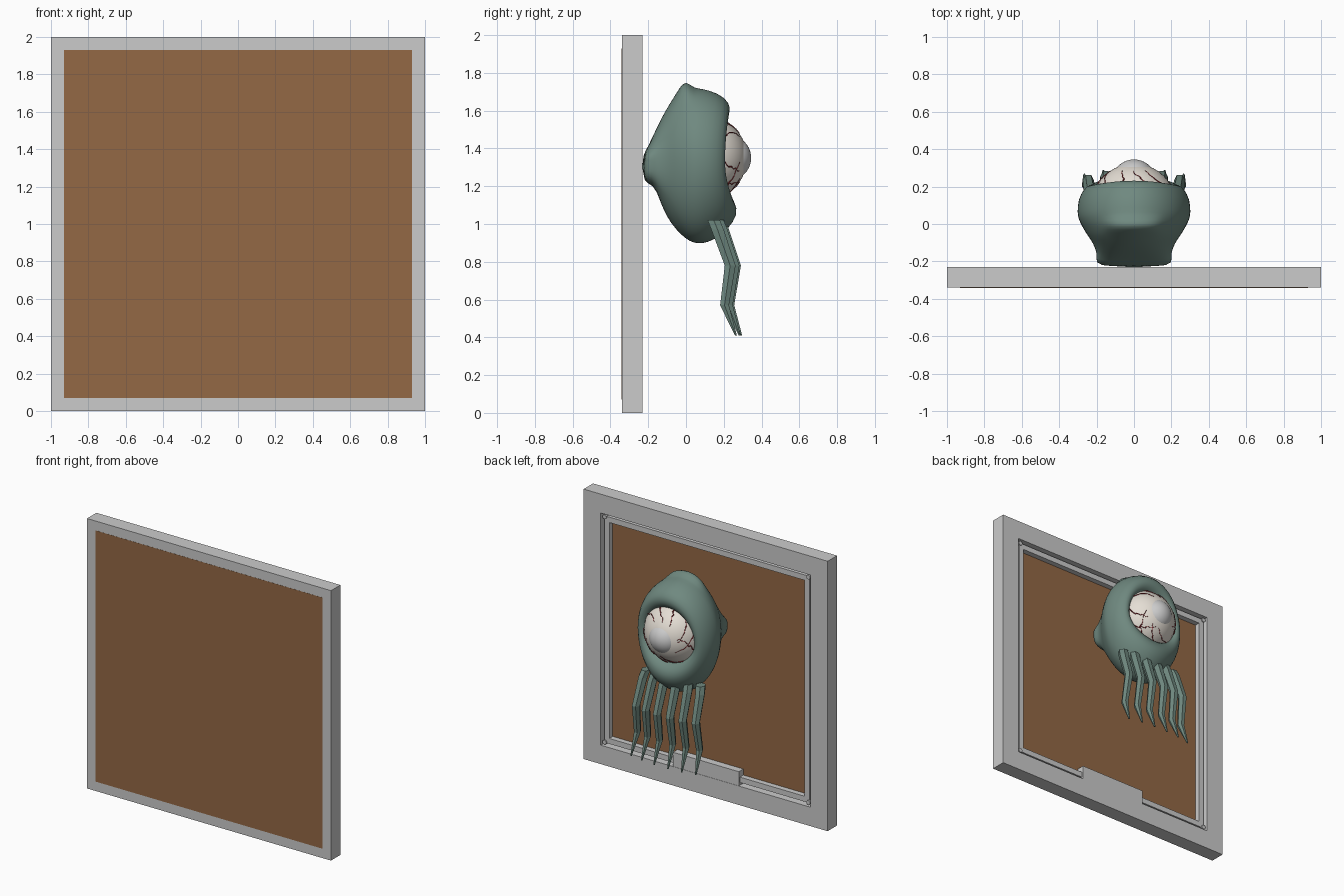
import bpy, bmesh, random
from math import sin, cos, pi, radians, sqrt
from mathutils import Vector, Matrix

if "Cube" in bpy.data.objects:
    bpy.data.objects.remove(bpy.data.objects["Cube"])

random.seed(4)


def material(name, rgb):
    m = bpy.data.materials.new(name)
    m.diffuse_color = (*rgb, 1)
    m.use_nodes = True
    m.node_tree.nodes["Principled BSDF"].inputs["Base Color"].default_value = m.diffuse_color
    return m


SKIN = material("skin", (0.16, 0.25, 0.215))
WOOD = material("brown_board", (0.295, 0.14, 0.06))
WHITE = material("eye_white", (0.78, 0.73, 0.66))
CLEAR = material("cornea", (0.78, 0.78, 0.80))
RED = material("vein_red", (0.25, 0.02, 0.025))


def add_object(name, bm, mat=None, smooth=False):
    bmesh.ops.recalc_face_normals(bm, faces=bm.faces)
    for f in bm.faces:
        f.smooth = smooth
    me = bpy.data.meshes.new(name)
    bm.to_mesh(me)
    bm.free()
    ob = bpy.data.objects.new(name, me)
    bpy.context.collection.objects.link(ob)
    if mat:
        me.materials.append(mat)
    return ob


def box(name, x0, x1, y0, y1, z0, z1, mat=None):
    bm = bmesh.new()
    bmesh.ops.create_cube(bm, size=1)
    for v in bm.verts:
        v.co = ((x0 + x1) / 2 + v.co.x * (x1 - x0),
                (y0 + y1) / 2 + v.co.y * (y1 - y0),
                (z0 + z1) / 2 + v.co.z * (z1 - z0))
    return add_object(name, bm, mat)


def square_ring(name, outer, inner, y0, y1):
    """Square frame around (0, z=1), given half sizes and depth range."""
    bm = bmesh.new()
    loops = []
    for h, y in ((outer, y0), (outer, y1), (inner, y1), (inner, y0)):
        loops.append([bm.verts.new((sx * h, y, 1 + sz * h))
                      for sx, sz in ((-1, -1), (1, -1), (1, 1), (-1, 1))])
    for a, b in zip(loops, loops[1:] + loops[:1]):
        for i in range(4):
            j = (i + 1) % 4
            bm.faces.new((a[i], a[j], b[j], b[i]))
    return add_object(name, bm)


def loft(bm, rings):
    """Skin closed rings of points and cap both ends."""
    vs = [[bm.verts.new(p) for p in r] for r in rings]
    n = len(vs[0])
    for a, b in zip(vs, vs[1:]):
        for i in range(n):
            j = (i + 1) % n
            bm.faces.new((a[i], a[j], b[j], b[i]))
    bm.faces.new(vs[0])
    bm.faces.new(vs[-1])


# Wall frame, inner moulding, board, ledge and corner pins
square_ring("outer_frame", 1.0, 0.86, -0.34, -0.23)
square_ring("inner_moulding", 0.84, 0.80, -0.30, -0.245)
box("back_board", -0.93, 0.93, -0.341, -0.285, 0.07, 1.93, WOOD)
box("bottom_ledge", -0.27, 0.27, -0.29, -0.232, 0.14, 0.245)
for sx in (-1, 1):
    for sz in (-1, 1):
        bm = bmesh.new()
        bmesh.ops.create_cone(bm, cap_ends=True, segments=12, radius1=0.016, radius2=0.016, depth=0.05,
                              matrix=Matrix.Translation((sx * 0.835, -0.262, 1 + sz * 0.835)) @ Matrix.Rotation(pi / 2, 4, 'X'))
        add_object("corner_pin", bm)

# Body: rings from the eye socket over the lip to the stalk on the board
# (y top, z top, y bottom, z bottom, y side, half width, squareness)
RINGS = [
    (0.08, 1.45, 0.08, 1.23, 0.08, 0.10, 1),
    (0.16, 1.53, 0.17, 1.17, 0.16, 0.19, 1),
    (0.205, 1.55, 0.215, 1.16, 0.20, 0.205, 1),
    (0.235, 1.59, 0.26, 1.12, 0.212, 0.235, 1),
    (0.232, 1.645, 0.278, 1.05, 0.19, 0.268, 1),
    (0.17, 1.695, 0.22, 0.965, 0.13, 0.30, 1),
    (0.08, 1.72, 0.14, 0.91, 0.06, 0.304, 1),
    (0.045, 1.718, 0.09, 0.895, 0.03, 0.298, 1),
    (0.0, 1.715, 0.04, 0.897, 0.0, 0.285, 1),
    (-0.03, 1.70, 0.0, 0.92, -0.03, 0.268, 1),
    (-0.065, 1.67, -0.05, 0.965, -0.06, 0.25, 0.95),
    (-0.11, 1.60, -0.105, 1.04, -0.10, 0.22, 0.9),
    (-0.16, 1.50, -0.14, 1.13, -0.15, 0.20, 0.8),
    (-0.20, 1.41, -0.17, 1.21, -0.18, 0.20, 0.65),
    (-0.232, 1.36, -0.232, 1.22, -0.232, 0.207, 0.5),
]
ZC, SEG = 1.33, 40
bm = bmesh.new()
rings = []
for k, (yt, zt, yb, zb, ys, hx, p) in enumerate(RINGS):
    ring = []
    for i in range(SEG):
        a = 2 * pi * i / SEG
        c, s = cos(a), sin(a)
        w = s * s
        c = abs(c) ** p * (1 if c > 0 else -1)
        s = abs(s) ** p * (1 if s > 0 else -1)
        zc = min(ZC, (zt + zb) / 2 + 0.04)
        y = ys + ((yt if s > 0 else yb) - ys) * w
        z = zc + (zt - zc if s > 0 else zc - zb) * s
        # flat-topped crown lump
        if k in (8, 9) and s > 0:
            z += (0.045 if k == 8 else 0.03) * max(0, min(1, (0.17 - abs(hx * c)) / 0.05))
        ring.append((hx * c, y, z))
    rings.append(ring)
loft(bm, rings)
body = add_object("body", bm, SKIN, True)
body.modifiers.new("smooth", 'SUBSURF').levels = 1
body.modifiers["smooth"].render_levels = 1


def ball(name, y, r, mat):
    bm = bmesh.new()
    bmesh.ops.create_uvsphere(bm, u_segments=32, v_segments=20, radius=r,
                              matrix=Matrix.Translation((0, y, 1.35)) @ Matrix.Rotation(-pi / 2, 4, 'X'))
    return add_object(name, bm, mat, True)


# Eye and bulging cornea
EYE_Y, EYE_R = 0.095, 0.228
ball("eyeball", EYE_Y, EYE_R, WHITE)
ball("cornea", 0.225, 0.12, CLEAR)

# Red veins wandering over the eye
for n in range(11):
    phi = 2 * pi * n / 11
    turn = random.choice((-1, 1)) * random.uniform(0.4, 0.9)
    rings = []
    for i in range(9):
        t = i / 8
        th = radians(66 - 32 * t)
        ph = phi + turn * t + random.uniform(-0.06, 0.06)
        d = Vector((sin(th) * cos(ph), cos(th), sin(th) * sin(ph)))
        side = Vector((cos(th) * cos(ph), -sin(th), cos(th) * sin(ph)))
        across = d.cross(side)
        r = 0.0055 * (1 - 0.7 * t)
        mid = Vector((0, EYE_Y, 1.35)) + d * EYE_R
        rings.append([mid + r * (cos(q) * across + sin(q) * d)
                      for q in (0, pi / 2, pi, 3 * pi / 2)])
    bm = bmesh.new()
    loft(bm, rings)
    add_object("eye_vein", bm, RED, True)

# Tapered, kinked tentacles in mirrored pairs
PATH = [(0.175, 1.02, 0.038), (0.195, 0.97, 0.038), (0.262, 0.78, 0.033),
        (0.232, 0.57, 0.027), (0.292, 0.41, 0.006)]
for x, back in ((0.05, 0.0), (0.145, 0.008), (0.235, 0.028)):
    for side in (-1, 1):
        rings = []
        for k, (y, z, r) in enumerate(PATH):
            cx = side * (x * (0.95 + 0.045 * k))
            rings.append([(cx + r * 0.9 * cos(pi * q / 3), y - back + r * sin(pi * q / 3), z)
                          for q in range(6)])
        bm = bmesh.new()
        loft(bm, rings)
        add_object("tentacle", bm, SKIN)
